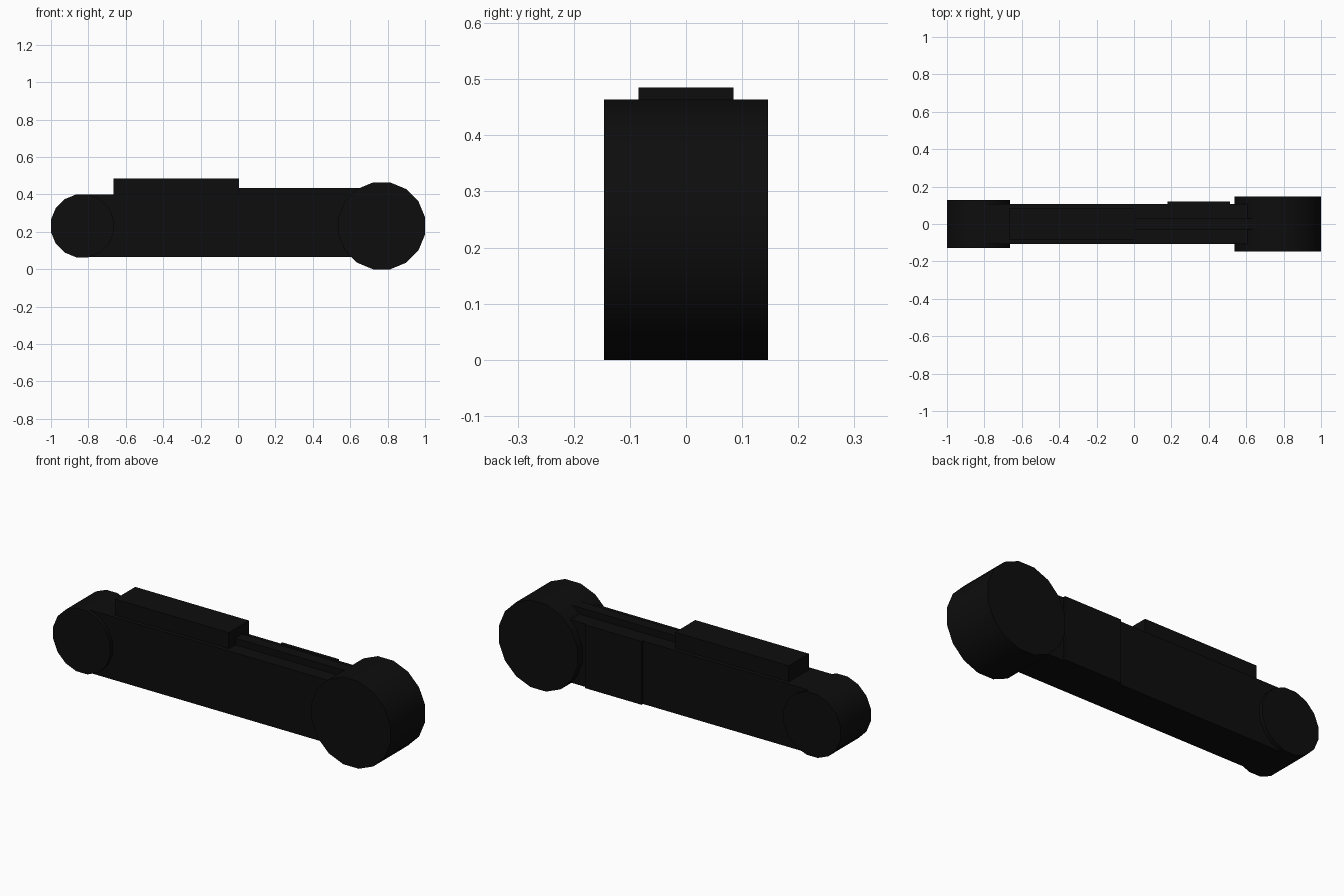
import bpy
import math

cube = bpy.data.objects.get("Cube")
if cube:
    bpy.data.objects.remove(cube, do_unlink=True)

black = bpy.data.materials.new("matte_black")
black.use_nodes = True
colour = (0.004, 0.004, 0.004, 1)
black.diffuse_color = colour
black.node_tree.nodes["Principled BSDF"].inputs["Base Color"].default_value = colour

AXIS_Z = 0.232  # height shared by both drums


def box(name, x, y, z):
    """Box from (min, max) pairs on each axis."""
    bpy.ops.mesh.primitive_cube_add(size=1, location=[sum(p) / 2 for p in (x, y, z)])
    ob = bpy.context.object
    ob.name = name
    ob.scale = [p[1] - p[0] for p in (x, y, z)]
    bpy.ops.object.transform_apply(location=False, rotation=False, scale=True)
    ob.data.materials.append(black)


def drum(name, x, apothem, half_width, sides=16):
    """Faceted drum lying along y, with flats on top, bottom and ends."""
    bpy.ops.mesh.primitive_cylinder_add(
        vertices=sides, radius=apothem / math.cos(math.pi / sides),
        depth=2 * half_width, location=(0, 0, 0))
    ob = bpy.context.object
    ob.name = name
    ob.rotation_euler = (0, 0, math.pi / sides)
    bpy.ops.object.transform_apply(location=False, rotation=True, scale=False)
    ob.rotation_euler = (math.pi / 2, 0, 0)
    bpy.ops.object.transform_apply(location=False, rotation=True, scale=False)
    ob.location = (x, 0, AXIS_Z)
    ob.data.materials.append(black)
    bpy.ops.object.shade_smooth_by_angle(angle=math.radians(30))


# End drums
drum("small_drum", -0.832, 0.168, 0.127)
drum("large_drum", 0.768, 0.232, 0.146)

# Bar joining the drums
box("main_bar", (-0.83, 0.77), (-0.107, 0.107), (0.065, 0.4))

# Raised block, narrow rail on top, and thin plate on the back
box("top_block", (-0.665, 0.005), (-0.085, 0.085), (0.38, 0.485))
box("top_rail", (0.0, 0.7), (-0.03, 0.03), (0.38, 0.435))
box("back_plate", (0.178, 0.513), (0.1, 0.119), (0.065, 0.402))
